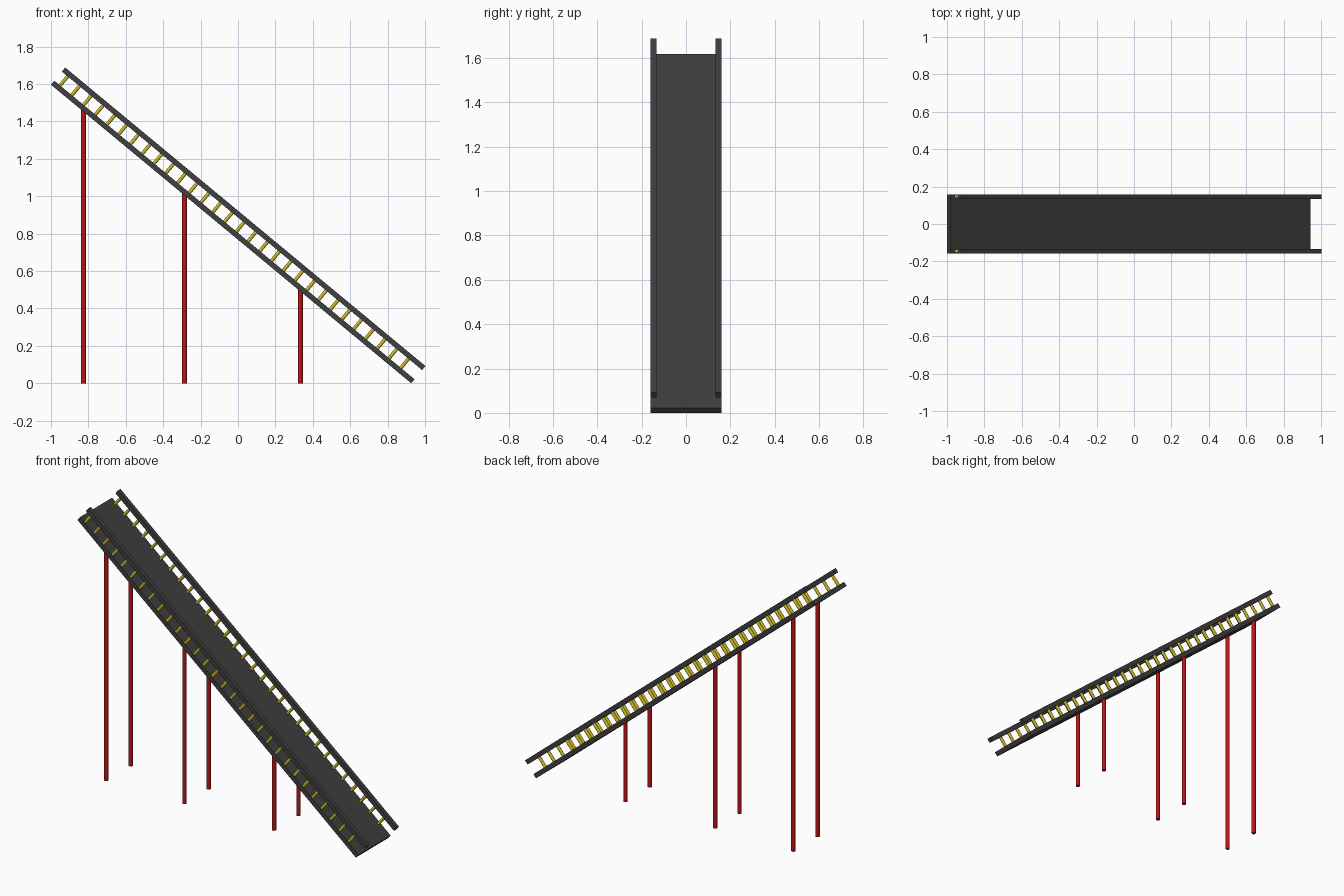
import bpy
from math import atan2, hypot
from mathutils import Vector, Matrix

if "Cube" in bpy.data.objects:
    bpy.data.objects.remove(bpy.data.objects["Cube"])

# Slope frame: underside of the deck runs from TOP to FOOT
TOP, FOOT = Vector((-1.0, 0, 1.596)), Vector((0.926, 0, 0.0))
LENGTH = (FOOT - TOP).length
ANGLE = atan2(TOP.z - FOOT.z, FOOT.x - TOP.x)
TILT = Matrix.Rotation(ANGLE, 4, 'Y')
THICK, HALF_W, RAIL_W, RAIL_RISE = 0.028, 0.159, 0.025, 0.0915


def material(name, rgb):
    m = bpy.data.materials.new(name)
    m.diffuse_color = (*rgb, 1)
    m.use_nodes = True
    m.node_tree.nodes["Principled BSDF"].inputs["Base Color"].default_value = m.diffuse_color
    return m


DARK = material("dark_grey", (0.05, 0.05, 0.05))
YELLOW = material("yellow", (0.6, 0.48, 0.02))
RED = material("red", (0.5, 0.008, 0.01))


def on_slope(along, y, up):
    return TOP + TILT @ Vector((along, y, up))


def finish(name, mat):
    ob = bpy.context.object
    ob.name = name
    ob.data.materials.append(mat)
    return ob


def slope_bar(name, y, up, width):
    bpy.ops.mesh.primitive_cube_add(size=1, location=on_slope(LENGTH / 2, y, up + THICK / 2),
                                    rotation=(0, ANGLE, 0))
    finish(name, DARK).scale = (LENGTH, width, THICK)


def rod(name, centre, radius, height, tilt, mat):
    bpy.ops.mesh.primitive_cylinder_add(vertices=16, radius=radius, depth=height,
                                        location=centre, rotation=(0, tilt, 0))
    finish(name, mat)
    bpy.ops.object.shade_smooth_by_angle()


# Sloping deck
slope_bar("deck", 0, 0, 2 * HALF_W)

for side, s in (("front", -1), ("back", 1)):
    # Handrail
    y_rail = s * (HALF_W - RAIL_W / 2)
    slope_bar(f"{side}_rail", y_rail, RAIL_RISE, RAIL_W)

    # Short balusters between deck and rail
    for i in range(30):
        centre = on_slope(0.04 + i * 0.0816, y_rail, (RAIL_RISE + THICK) / 2)
        rod(f"{side}_baluster_{i + 1}", centre, 0.0095, RAIL_RISE - THICK + 0.02, ANGLE, YELLOW)

    # Support posts reaching into the deck
    for i, x in enumerate((-0.826, -0.286, 0.334)):
        h = TOP.z * (FOOT.x - x) / (FOOT.x - TOP.x) + 0.016
        rod(f"{side}_post_{i + 1}", (x, s * 0.12, h / 2), 0.0125, h, 0, RED)
